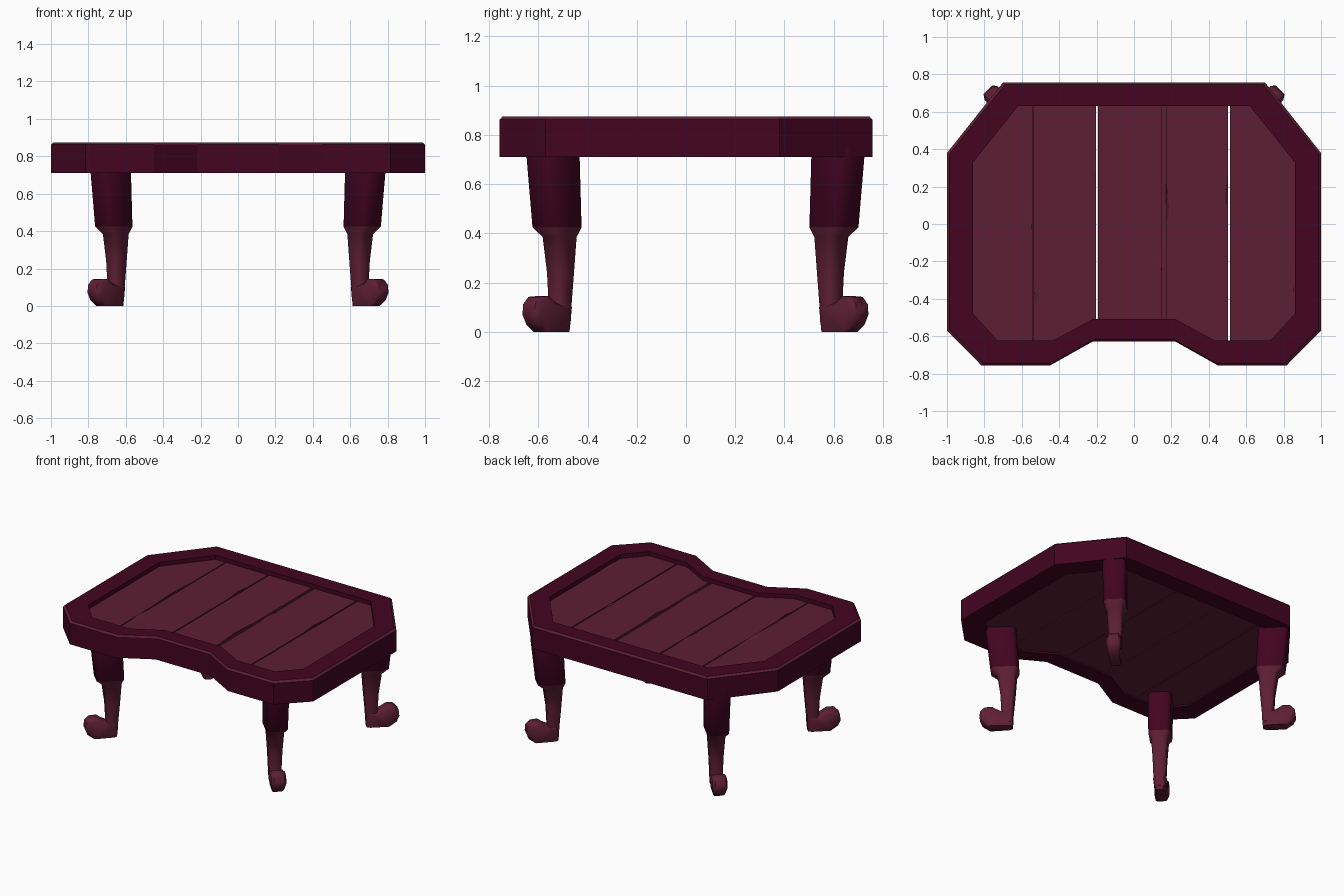
import bpy, bmesh, math
from mathutils import Vector

if "Cube" in bpy.data.objects:
    bpy.data.objects.remove(bpy.data.objects["Cube"])


def material(name, rgb):
    m = bpy.data.materials.new(name)
    m.diffuse_color = (*rgb, 1)
    m.use_nodes = True
    m.node_tree.nodes["Principled BSDF"].inputs["Base Color"].default_value = m.diffuse_color
    return m


DARK = material("dark maroon", (0.056, 0.0014, 0.0145))
WOOD = material("plum wood", (0.110, 0.0135, 0.033))


def finish(name, bm, mats, smooth=False):
    bmesh.ops.recalc_face_normals(bm, faces=bm.faces)
    me = bpy.data.meshes.new(name)
    bm.to_mesh(me)
    bm.free()
    for m in mats:
        me.materials.append(m)
    ob = bpy.data.objects.new(name, me)
    bpy.context.collection.objects.link(ob)
    if smooth:
        bpy.ops.object.select_all(action='DESELECT')
        ob.select_set(True)
        bpy.context.view_layer.objects.active = ob
        bpy.ops.object.shade_smooth_by_angle(angle=math.radians(55))
    return ob


def loft(bm, rings, mats=None, closed=False):
    """Bridge rings of points; cap the ends or close the loop."""
    vs = [[bm.verts.new(p) for p in r] for r in rings]
    n = len(vs[0])
    count = len(vs) if closed else len(vs) - 1
    for i in range(count):
        a, b = vs[i], vs[(i + 1) % len(vs)]
        for j in range(n):
            k = (j + 1) % n
            f = bm.faces.new((a[j], a[k], b[k], b[j]))
            f.material_index = mats[i] if mats else 0
    if not closed:
        bm.faces.new(vs[0])
        f = bm.faces.new(vs[-1])
        f.material_index = mats[-1] if mats else 0


def mirrored(half):
    return half + [(-x, y) for x, y in reversed(half)]


def at(pts, z, sx=1.0, sy=1.0):
    return [(x * sx, y * sy, z) for x, y in pts]


# Table top outlines (right half, back to front)
OUTER = mirrored([(.70, .757), (1, .38), (1, -.57), (.815, -.757), (.45, -.757), (.22, -.628)])
INNER = mirrored([(.62, .63), (.86, .33), (.86, -.48), (.73, -.622), (.43, -.622), (.22, -.508)])

# Rim with a lighter chamfer on its top edge
bm = bmesh.new()
loft(bm, [at(OUTER, .71), at(OUTER, .862), at(OUTER, .875, .987, .985),
          at(INNER, .875), at(INNER, .71)], [0, 1, 0, 0, 0], closed=True)
finish("table_rim", bm, [DARK, WOOD])

# Planks: slices of the inner outline separated by narrow gaps
GAPS = [(-.54, .007), (-.198, .009), (.16, .022), (.508, .009)]
cuts = [-2] + [g for x, w in GAPS for g in (x - w / 2, x + w / 2)] + [2]
for i in range(0, len(cuts), 2):
    bm = bmesh.new()
    loft(bm, [at(INNER, .722, 1.01, 1.01), at(INNER, .845, 1.01, 1.01)])
    for x, side in ((cuts[i], -1), (cuts[i + 1], 1)):
        geom = bm.verts[:] + bm.edges[:] + bm.faces[:]
        bmesh.ops.bisect_plane(bm, geom=geom, plane_co=(x, 0, 0), plane_no=(side, 0, 0),
                               clear_outer=True)
        bmesh.ops.holes_fill(bm, edges=[e for e in bm.edges if e.is_boundary], sides=0)
    finish("plank", bm, [WOOD])

# Strips closing the two blind grooves
for x, w, y0 in ((-.54, .007, -.66), (.16, .022, -.54)):
    bm = bmesh.new()
    sq = [(x - w / 2, y0), (x + w / 2, y0), (x + w / 2, .66), (x - w / 2, .66)]
    loft(bm, [at(sq, .724), at(sq, .832)])
    finish("groove_strip", bm, [WOOD])

# Worn plank edges, slightly raised at the edge: edge x, y range, signed width
CHIPS = [(-.545, -.22, .24, -.03), (-.535, -.45, -.27, .03), (-.204, .20, .40, -.022),
         (.172, 0, .22, .015), (.148, -.40, -.04, -.028), (.502, .05, .27, -.010),
         (.855, -.47, -.20, -.03)]
for x, y0, y1, w in CHIPS:
    d = y1 - y0
    low = [(x, y0), (x + w * .8, y0 + d * .2), (x + w, y0 + d * .45),
           (x + w * .35, y0 + d * .75), (x, y1)]
    bm = bmesh.new()
    vs = [bm.verts.new((*p, .8455)) for p in low]
    top = bm.verts.new((x, y0 + d * .45, .854))
    for a, b in zip(vs, vs[1:] + vs[:1]):
        bm.faces.new((a, b, top))
    finish("worn_edge", bm, [WOOD])

# Leg sections: z, inner u, outer u, thickness, chamfer (u points to the corner)
SECTIONS = [(.75, -.10, .10, .155, .025), (.71, -.10, .10, .155, .025), (.425, -.115, .07, .145, .024),
            (.385, -.10, .025, .11, .02), (.24, -.09, .005, .092, .016),
            (.10, -.078, -.002, .082, .014), (.03, -.075, .02, .075, .012)]


def section(z, a, b, w, c):
    h = w / 2
    return [(a + c, -h, z), (b - c, -h, z), (b, -h + c, z), (b, h - c, z),
            (b - c, h, z), (a + c, h, z), (a, h - c, z), (a, -h + c, z)]


# Curled toe profile in (u, z)
FOOT = [(-.072, 0), (.085, 0), (.125, .03), (.142, .07), (.138, .112), (.108, .142),
        (.06, .145), (.03, .125), (.0, .112), (-.06, .112), (-.078, .10)]


def foot_ring(v, k):
    """Toe profile scaled by k, narrower towards the floor and the heel."""
    c = Vector((.035, .065))
    return [(c.x + (u - c.x) * k,
             v * (.75 + .25 * min(1, z / .07)) * (1 if u > .02 else .88),
             c.y + (z - c.y) * k if z else 0) for u, z in FOOT]


for name, x, y, ang in (("front_right", .68, -.54, -45), ("front_left", -.68, -.54, -135),
                        ("back_right", .68, .617, 45), ("back_left", -.68, .617, 135)):
    bm = bmesh.new()
    loft(bm, [section(*s) for s in SECTIONS], [0, 0, 1, 1, 1, 1])
    leg = finish(name + "_leg", bm, [DARK, WOOD], True)
    bm = bmesh.new()
    loft(bm, [foot_ring(-.05, .78), foot_ring(-.034, 1), foot_ring(.034, 1), foot_ring(.05, .78)])
    foot = finish(name + "_foot", bm, [WOOD], True)
    for ob in (leg, foot):
        ob.location = (x, y, 0)
        ob.rotation_euler.z = math.radians(ang)
